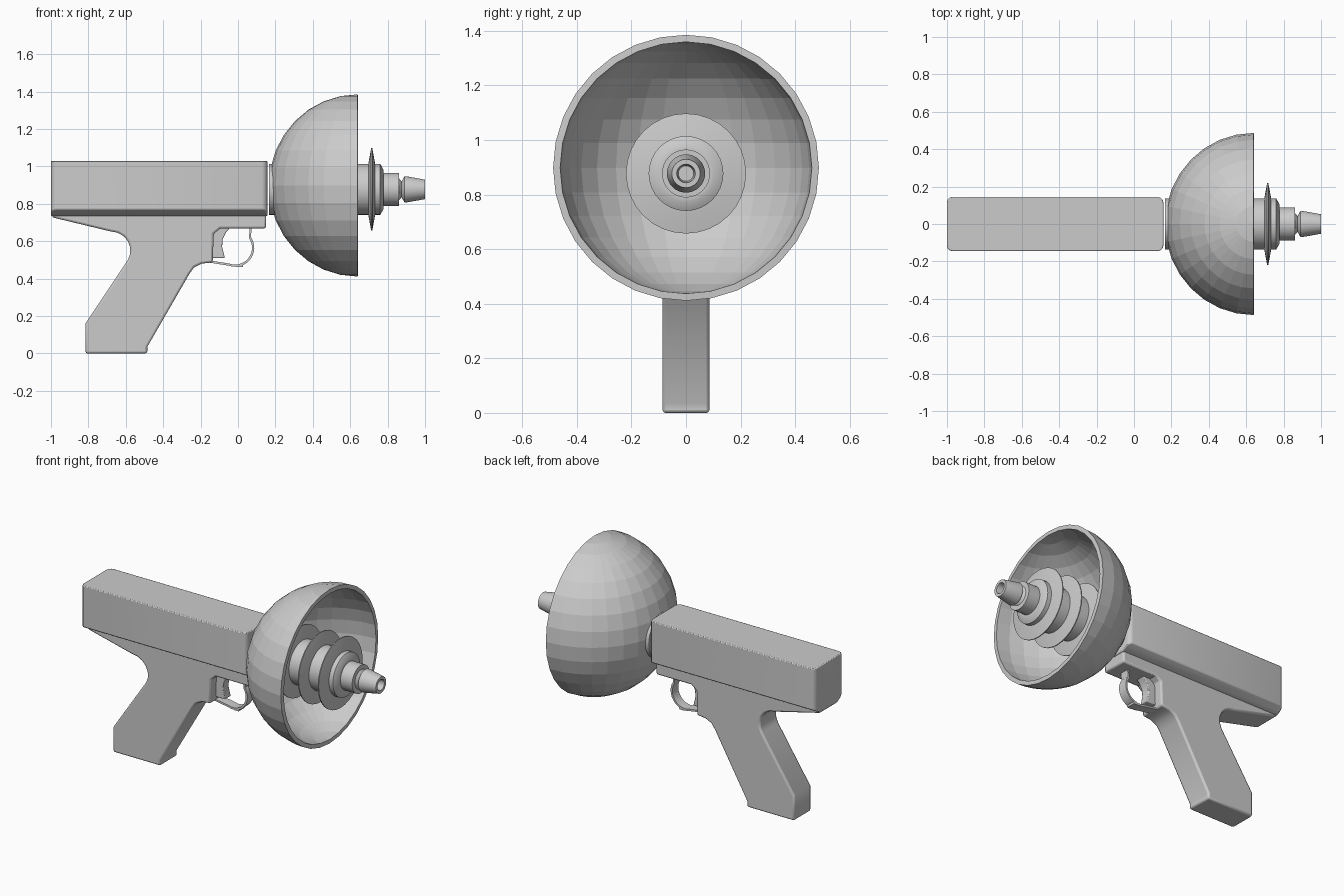
import bpy, bmesh
from math import sin, cos, pi, radians
from mathutils import Vector

cube = bpy.data.objects.get("Cube")
if cube:
    bpy.data.objects.remove(cube, do_unlink=True)

grey = bpy.data.materials.new("plain grey")
grey.use_nodes = True
grey.diffuse_color = (0.6, 0.6, 0.6, 1)
grey.node_tree.nodes["Principled BSDF"].inputs["Base Color"].default_value = (0.6, 0.6, 0.6, 1)


def finish(name, bm, smooth=None, bevel=0):
    """Turn a bmesh into a named object, optionally bevelled and smoothed."""
    bmesh.ops.recalc_face_normals(bm, faces=bm.faces)
    mesh = bpy.data.meshes.new(name)
    bm.to_mesh(mesh)
    bm.free()
    mesh.materials.append(grey)
    obj = bpy.data.objects.new(name, mesh)
    bpy.context.collection.objects.link(obj)
    if bevel:
        mod = obj.modifiers.new("soft_edges", "BEVEL")
        mod.width, mod.segments = bevel, 2
        mod.limit_method, mod.angle_limit = "ANGLE", radians(40)
    if smooth:
        bpy.ops.object.select_all(action="DESELECT")
        obj.select_set(True)
        bpy.context.view_layer.objects.active = obj
        bpy.ops.object.shade_smooth_by_angle(angle=radians(smooth))
    return obj


def prism(points, offset):
    """Extrude a closed outline along a vector."""
    bm = bmesh.new()
    face = bm.faces.new([bm.verts.new(p) for p in points])
    out = bmesh.ops.extrude_face_region(bm, geom=[face])
    verts = [g for g in out["geom"] if isinstance(g, bmesh.types.BMVert)]
    bmesh.ops.translate(bm, verts=verts, vec=Vector(offset))
    return bm


def side_plate(name, outline, half, bevel=0):
    """Side outline in x and z, with a thickness across y."""
    bm = prism([(x, -half, z) for x, z in outline], (0, 2 * half, 0))
    return finish(name, bm, 35, bevel)


def lathe(name, profile, axis_z, steps=32):
    """Spin a profile of (x, radius) round an axis along x."""
    bm = bmesh.new()
    verts = [bm.verts.new((x, 0, axis_z + r)) for x, r in profile]
    edges = [bm.edges.new(pair) for pair in zip(verts, verts[1:])]
    bmesh.ops.spin(bm, geom=verts + edges, cent=(0, 0, axis_z), axis=(1, 0, 0),
                   angle=2 * pi, steps=steps, use_duplicate=False)
    bmesh.ops.remove_doubles(bm, verts=bm.verts, dist=0.0005)
    return finish(name, bm, 30)


def arc(cx, cz, rx, rz, start, end, n):
    angles = [radians(start + (end - start) * i / n) for i in range(n + 1)]
    return [(cx + rx * cos(a), cz + rz * sin(a)) for a in angles]


# Receiver: box with chamfered lower sides and rounded upright corners
half_section = [(0.085, 0.735), (0.145, 0.77), (0.145, 1.03)]
section = half_section + [(-y, z) for y, z in reversed(half_section)]
bm = prism([(-1, y, z) for y, z in section], (1.157, 0, 0))
upright = [e for e in bm.edges
           if abs(e.verts[0].co.z - e.verts[1].co.z) > 0.2]
bmesh.ops.bevel(bm, geom=upright, offset=0.03, segments=3, profile=0.5, affect="EDGES")
finish("receiver", bm, 35, 0.005)

# Grip with the trigger housing along its top
grip = [(-0.995, 0.75), (-0.995, 0.728), (-0.68, 0.652)]
grip += arc(-0.68, 0.55, 0.105, 0.102, 70, -30, 5)
grip += [(-0.815, 0.16), (-0.815, 0), (-0.485, 0), (-0.485, 0.035),
         (-0.26, 0.425), (-0.235, 0.46), (-0.195, 0.48), (-0.135, 0.487),
         (-0.13, 0.64), (-0.095, 0.668), (0.15, 0.668), (0.15, 0.75)]
side_plate("grip", grip, 0.086, 0.016)

# Trigger
trigger = [(-0.14, 0.68), (-0.035, 0.68), (-0.062, 0.65), (-0.082, 0.61),
           (-0.085, 0.57), (-0.07, 0.51), (-0.14, 0.51)]
side_plate("trigger", trigger, 0.03, 0.005)

# Trigger guard: thin curved band with a small foot
guard = [(0.075, 0.68)] + arc(-0.015, 0.565, 0.102, 0.102, 35, -110, 12) + [(-0.15, 0.485)]
inner = [(0.063, 0.68)] + arc(-0.015, 0.565, 0.09, 0.09, 35, -110, 12) + [(-0.15, 0.497)]
side_plate("trigger_guard", guard + inner[::-1], 0.03)
side_plate("guard_foot", [(-0.005, 0.461), (0.025, 0.461), (0.03, 0.485), (-0.005, 0.475)], 0.03)

# Dish: half of a faceted sphere, open towards +x
bm = bmesh.new()
bmesh.ops.create_uvsphere(bm, u_segments=32, v_segments=16, radius=0.487)
bmesh.ops.bisect_plane(bm, geom=bm.verts[:] + bm.edges[:] + bm.faces[:], dist=0.0005,
                       plane_co=(0, 0, 0), plane_no=(1, 0, 0), clear_outer=True)
bmesh.ops.scale(bm, vec=(0.975, 1, 1), verts=bm.verts)
bmesh.ops.translate(bm, vec=(0.64, 0, 0.898), verts=bm.verts)
dish = finish("dish", bm)
shell = dish.modifiers.new("shell", "SOLIDIFY")
shell.thickness, shell.offset = 0.026, -1

# Emitter core: stepped shaft ending in a hollow nozzle
AXIS = 0.877
lathe("emitter_shaft", [(0.165, 0), (0.165, 0.137), (0.76, 0.137), (0.778, 0.105),
                        (0.778, 0.088), (0.86, 0.088), (0.86, 0.06), (0.875, 0.042),
                        (0.89, 0.07), (0.9, 0.07), (1, 0.052), (1, 0.034),
                        (0.93, 0.028), (0.93, 0)], AXIS)

# Cooling discs, thinning towards their edges
for i, x in enumerate((0.435, 0.575, 0.715)):
    lathe(f"emitter_disc_{i + 1}", [(x - 0.018, 0.13), (x - 0.016, 0.15), (x - 0.003, 0.22),
                                    (x + 0.003, 0.22), (x + 0.016, 0.15), (x + 0.018, 0.13)], AXIS)
